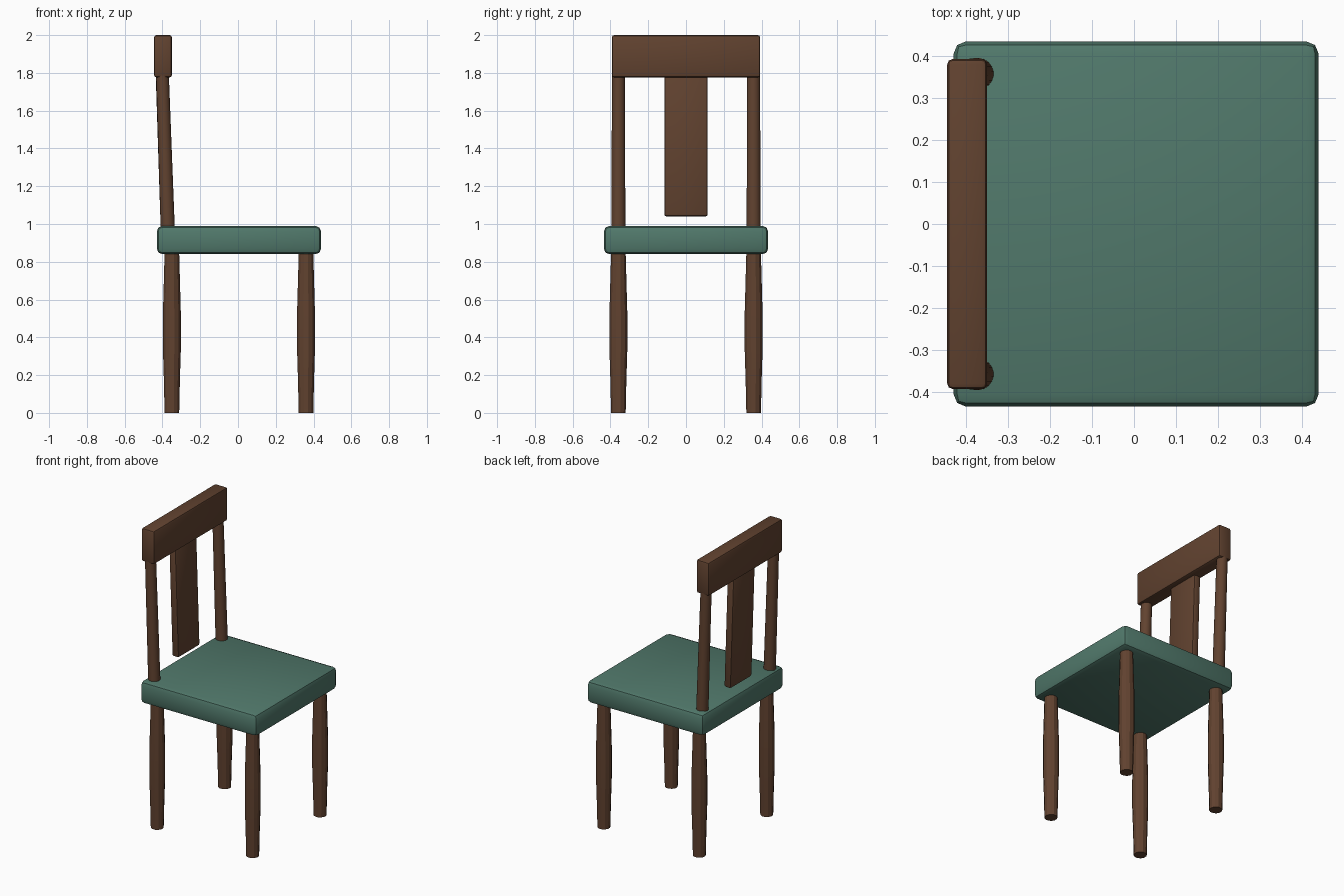
import bpy
import bmesh
from math import cos, sin, pi, radians, atan2
from mathutils import Vector

if "Cube" in bpy.data.objects:
    bpy.data.objects.remove(bpy.data.objects["Cube"], do_unlink=True)


def make_material(name, rgb):
    mat = bpy.data.materials.new(name)
    mat.use_nodes = True
    color = (*rgb, 1)
    mat.diffuse_color = color
    mat.node_tree.nodes["Principled BSDF"].inputs["Base Color"].default_value = color
    return mat


wood = make_material("dark wood", (0.12, 0.055, 0.029))
fabric = make_material("green fabric", (0.082, 0.19, 0.147))


def finish(bm, name, mat, angle):
    bmesh.ops.recalc_face_normals(bm, faces=bm.faces)
    mesh = bpy.data.meshes.new(name)
    bm.to_mesh(mesh)
    bm.free()
    mesh.materials.append(mat)
    obj = bpy.data.objects.new(name, mesh)
    bpy.context.collection.objects.link(obj)
    bpy.ops.object.select_all(action="DESELECT")
    obj.select_set(True)
    bpy.context.view_layer.objects.active = obj
    bpy.ops.object.shade_smooth_by_angle(angle=radians(angle))
    return obj


def rounded_box(name, center, size, bevel, mat, tilt=0):
    bm = bmesh.new()
    bmesh.ops.create_cube(bm, size=1)
    bmesh.ops.scale(bm, vec=size, verts=bm.verts)
    bmesh.ops.bevel(bm, geom=bm.edges[:], offset=bevel, segments=2,
                    profile=0.5, affect="EDGES")
    obj = finish(bm, name, mat, 40)
    obj.location = center
    obj.rotation_euler.y = tilt
    return obj


def turned_rod(name, bottom, top, profile, sides, mat, angle):
    """Round rod; profile lists (fraction along the rod, radius)."""
    bottom, top = Vector(bottom), Vector(top)
    bm = bmesh.new()
    rings = []
    for t, r in profile:
        c = bottom.lerp(top, t)
        rings.append([bm.verts.new(c + Vector((r * cos(a), r * sin(a), 0)))
                      for a in (2 * pi * (i + 0.5) / sides for i in range(sides))])
    for low, high in zip(rings, rings[1:]):
        for i in range(sides):
            j = (i + 1) % sides
            bm.faces.new((low[i], low[j], high[j], high[i]))
    bm.faces.new(rings[0])
    bm.faces.new(rings[-1])
    return finish(bm, name, mat, angle)


# Seat cushion
rounded_box("seat", (0.005, 0, 0.915), (0.87, 0.87, 0.15), 0.03, fabric)

# Four legs, gently swelling in the middle
leg_profile = [(0, 0.04), (0.2, 0.044), (0.38, 0.049), (0.6, 0.049),
               (0.8, 0.044), (1, 0.039)]
for x, end in ((-0.35, "back"), (0.36, "front")):
    for y, side in ((-0.358, "right"), (0.358, "left")):
        turned_rod(f"{end}_leg_{side}", (x, y, 0), (x, y, 0.88),
                   leg_profile, 12, wood, 20)

# Two leaning back posts
for y, side in ((-0.358, "right"), (0.358, "left")):
    turned_rod(f"back_post_{side}", (-0.37, y, 0.92), (-0.402, y, 1.85),
               [(0, 0.038), (1, 0.034)], 20, wood, 40)

# Central back slat, leaning with the posts
lean = atan2(-0.025, 0.78)
rounded_box("back_slat", (-0.399, 0, 1.43), (0.05, 0.23, 0.78), 0.012, wood, lean)

# Top rail
rounded_box("top_rail", (-0.3975, 0, 1.888), (0.095, 0.786, 0.224), 0.013, wood)
